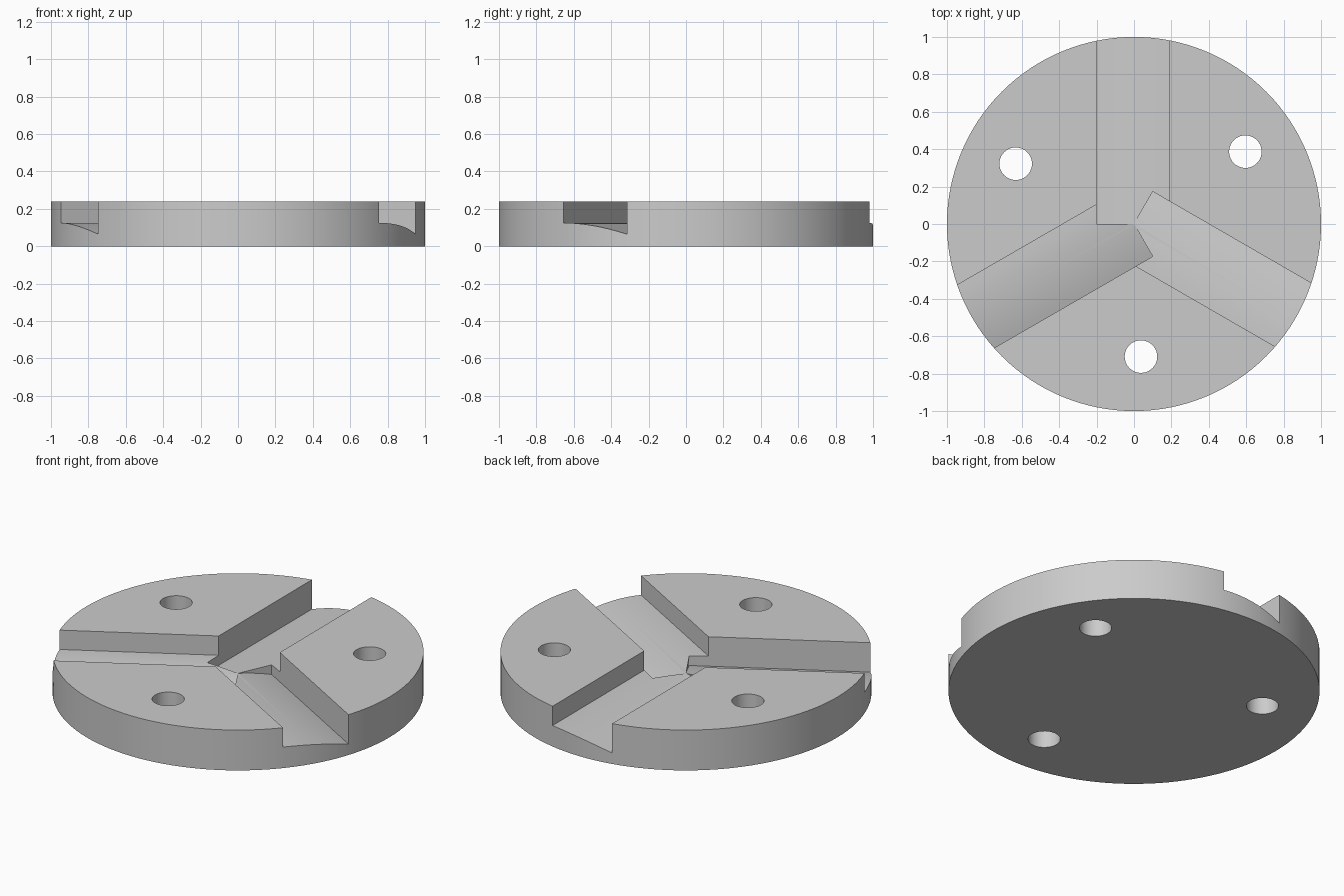
import bpy, bmesh, math
from mathutils import Matrix

HEIGHT = 0.24
HIGH, LOW = 0.125, 0.065      # groove floor heights at its two sides
V0, V1 = -0.19, 0.2           # groove sides, across its direction
STEPS = 16

if "Cube" in bpy.data.objects:
    bpy.data.objects.remove(bpy.data.objects["Cube"], do_unlink=True)

grey = bpy.data.materials.new("plain grey")
grey.use_nodes = True
colour = (0.6, 0.6, 0.6, 1)
grey.diffuse_color = colour
grey.node_tree.nodes["Principled BSDF"].inputs["Base Color"].default_value = colour


def make_object(name, bm):
    bmesh.ops.recalc_face_normals(bm, faces=bm.faces)
    mesh = bpy.data.meshes.new(name)
    bm.to_mesh(mesh)
    bm.free()
    mesh.materials.append(grey)
    obj = bpy.data.objects.new(name, mesh)
    bpy.context.collection.objects.link(obj)
    return obj


def cylinder(name, radius, bottom, top, segments, x=0, y=0):
    bm = bmesh.new()
    bmesh.ops.create_cone(bm, cap_ends=True, segments=segments,
                          radius1=radius, radius2=radius, depth=top - bottom,
                          matrix=Matrix.Translation((x, y, (top + bottom) / 2)))
    return make_object(name, bm)


def groove_cutter(name, angle):
    # Curved floor profile, closed above the disc, extruded from the centre out
    profile = [(V1, 0.4), (V0, 0.4)]
    for i in range(STEPS + 1):
        t = i / STEPS
        profile.append((V0 + (V1 - V0) * t, HIGH - (HIGH - LOW) * t * t))
    bm = bmesh.new()
    face = bm.faces.new([bm.verts.new((0, v, z)) for v, z in profile])
    ext = bmesh.ops.extrude_face_region(bm, geom=[face])
    moved = [g for g in ext["geom"] if isinstance(g, bmesh.types.BMVert)]
    bmesh.ops.translate(bm, verts=moved, vec=(1.2, 0, 0))
    bmesh.ops.rotate(bm, verts=bm.verts, matrix=Matrix.Rotation(angle, 3, "Z"))
    return make_object(name, bm)


# Round plate
disc = cylinder("grooved_disc", 1, 0, HEIGHT, 128)

# Three grooves and three through holes, spaced evenly around the centre
cutters = []
for k in range(3):
    turn = math.radians(120 * k)
    cutters.append(groove_cutter(f"groove_cutter_{k}", turn + math.radians(90)))
    a = turn + math.radians(33)
    cutters.append(cylinder(f"hole_cutter_{k}", 0.087, -0.1, 0.4, 40,
                            0.71 * math.cos(a), 0.71 * math.sin(a)))

bpy.context.view_layer.objects.active = disc
for cutter in cutters:
    cutter.hide_render = True
    mod = disc.modifiers.new(cutter.name, "BOOLEAN")
    mod.operation = "DIFFERENCE"
    mod.solver = "EXACT"
    mod.object = cutter
    bpy.ops.object.modifier_apply(modifier=mod.name)
for cutter in cutters:
    bpy.data.objects.remove(cutter, do_unlink=True)

# Smooth rim, holes and floors with crisp edges
bpy.ops.object.select_all(action="DESELECT")
disc.select_set(True)
bpy.ops.object.shade_smooth_by_angle(angle=math.radians(25))
